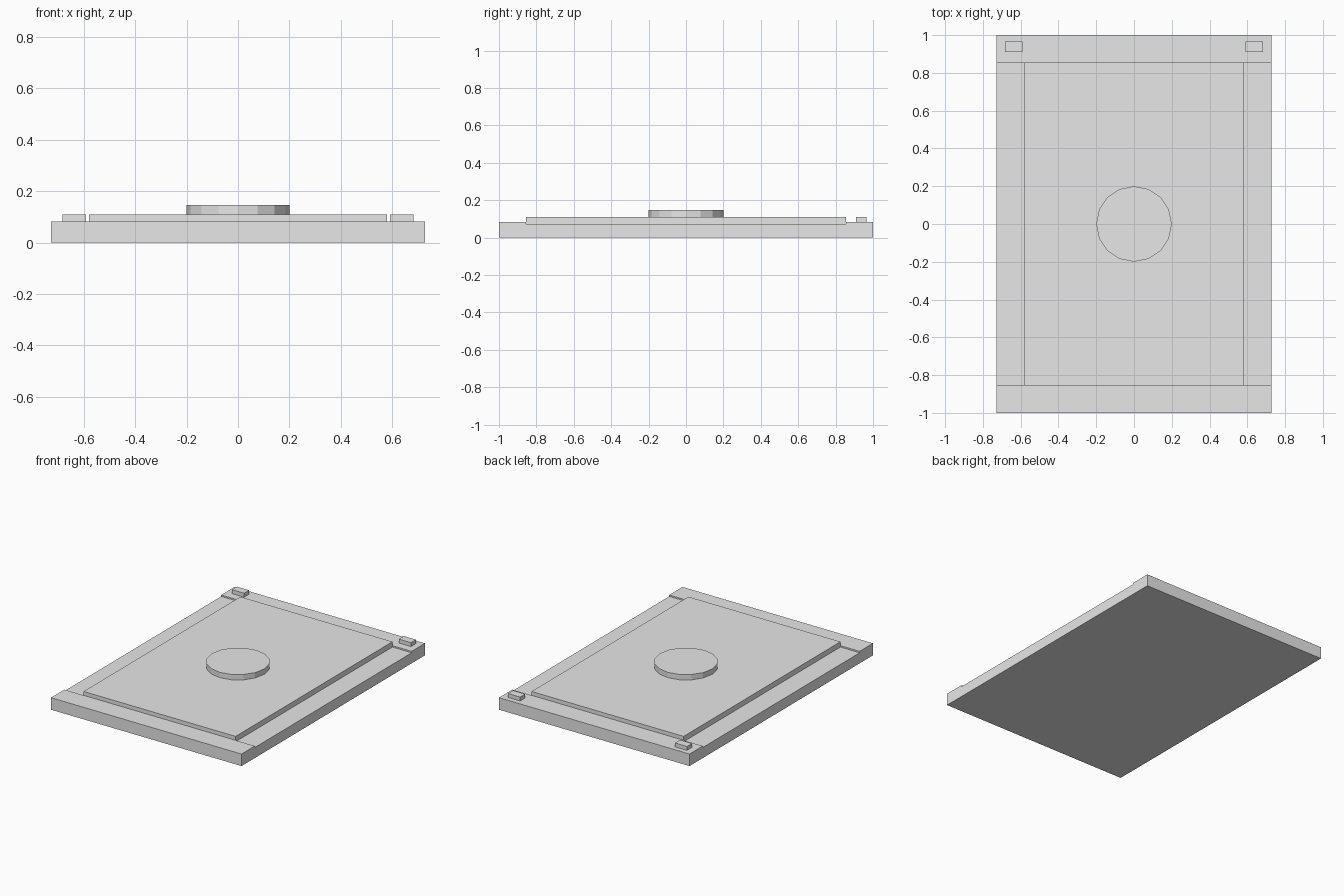
import bpy
import bmesh
from mathutils import Matrix

cube = bpy.data.objects.get("Cube")
if cube:
    bpy.data.objects.remove(cube, do_unlink=True)

grey = bpy.data.materials.new("light_grey")
grey.use_nodes = True
colour = (0.8, 0.8, 0.8, 1)
grey.diffuse_color = colour
grey.node_tree.nodes["Principled BSDF"].inputs["Base Color"].default_value = colour

HALF_X, HALF_Y = 0.727, 1.0
PANEL_X, PANEL_Y = 0.58, 0.855
LEDGE_Z, END_Z, PANEL_Z, DISC_Z = 0.073, 0.083, 0.11, 0.147


def finish(name, bm):
    bmesh.ops.recalc_face_normals(bm, faces=bm.faces)
    mesh = bpy.data.meshes.new(name)
    bm.to_mesh(mesh)
    bm.free()
    mesh.materials.append(grey)
    obj = bpy.data.objects.new(name, mesh)
    bpy.context.collection.objects.link(obj)
    return obj


def box(name, low, high):
    bm = bmesh.new()
    size = [b - a for a, b in zip(low, high)]
    centre = [(a + b) / 2 for a, b in zip(low, high)]
    matrix = Matrix.Translation(centre) @ Matrix.Diagonal((*size, 1))
    bmesh.ops.create_cube(bm, size=1, matrix=matrix)
    return finish(name, bm)


# Base: side profile with slightly raised ends, extruded across the width
half = [(HALF_Y, 0), (HALF_Y, END_Z), (PANEL_Y, END_Z), (PANEL_Y, LEDGE_Z)]
profile = half + [(-y, z) for y, z in reversed(half)]
bm = bmesh.new()
face = bm.faces.new([bm.verts.new((-HALF_X, y, z)) for y, z in profile])
result = bmesh.ops.extrude_face_region(bm, geom=[face], use_keep_orig=True)
moved = [v for v in result["geom"] if isinstance(v, bmesh.types.BMVert)]
bmesh.ops.translate(bm, verts=moved, vec=(2 * HALF_X, 0, 0))
finish("base_slab", bm)

# Raised central panel
box("raised_panel", (-PANEL_X, -PANEL_Y, LEDGE_Z), (PANEL_X, PANEL_Y, PANEL_Z))

# Low-poly disc
bm = bmesh.new()
bmesh.ops.create_cone(bm, cap_ends=True, segments=16, radius1=0.2, radius2=0.2,
                      depth=DISC_Z - PANEL_Z,
                      matrix=Matrix.Translation((0, 0, (PANEL_Z + DISC_Z) / 2)))
finish("centre_disc", bm)

# Small blocks at the back corners
for side, x in (("left", 0.637), ("right", -0.637)):
    box(side + "_corner_block", (x - 0.046, 0.91, END_Z), (x + 0.046, 0.965, PANEL_Z))
